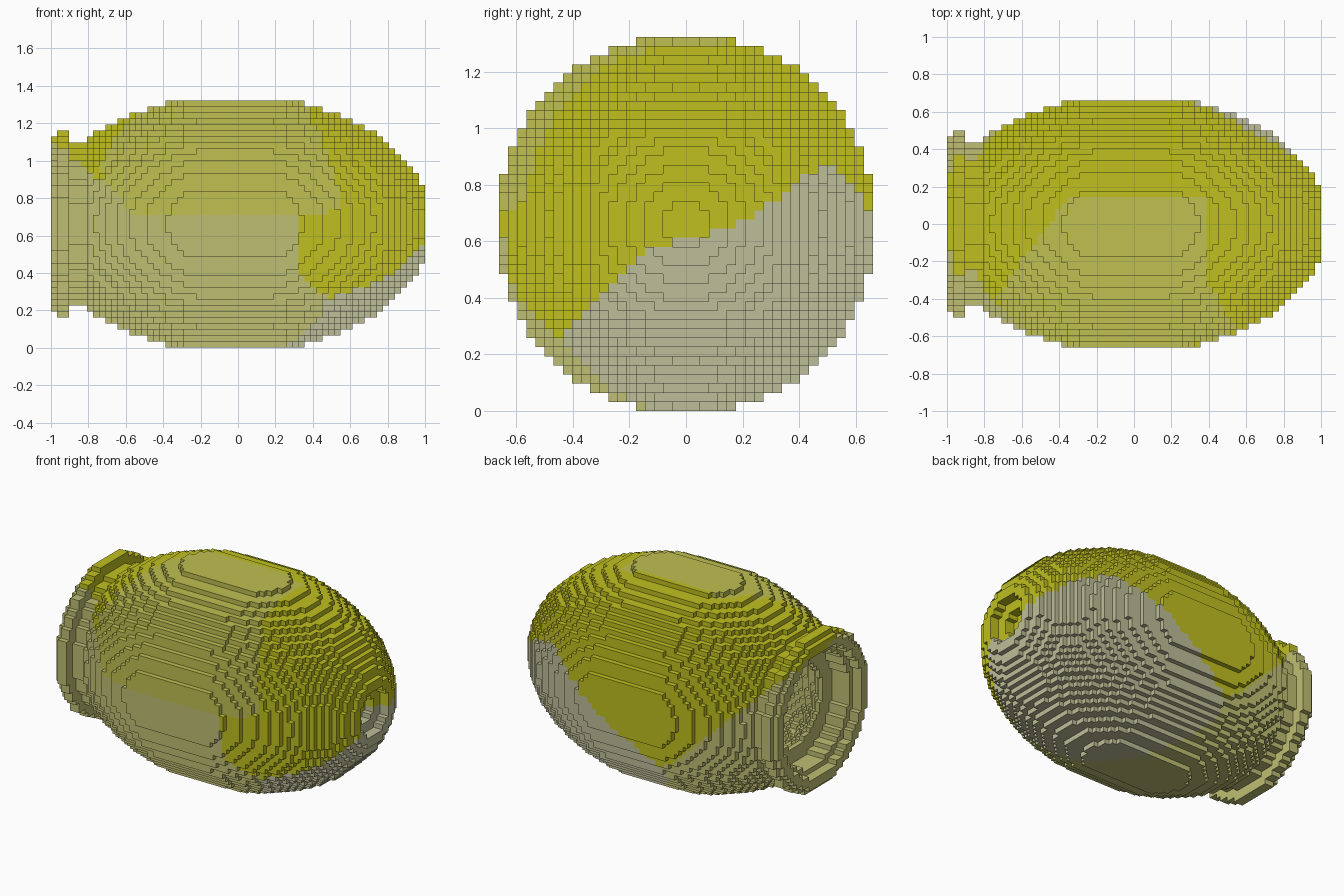
import bpy
import bmesh
import math
from mathutils import Vector

if "Cube" in bpy.data.objects:
    bpy.data.objects.remove(bpy.data.objects["Cube"], do_unlink=True)

H = 2 / 62                      # edge length of one block
FIRST, LAST, RAD = -30, 31, 20  # block index ranges along and across the jar


def make_material(name, rgb):
    mat = bpy.data.materials.new(name)
    mat.use_nodes = True
    mat.diffuse_color = (*rgb, 1)
    mat.node_tree.nodes["Principled BSDF"].inputs["Base Color"].default_value = (*rgb, 1)
    return mat


YELLOW, SOFT, KHAKI, GREY = range(4)
MATERIALS = [
    make_material("strong yellow", (0.525, 0.525, 0.0144)),
    make_material("soft yellow", (0.525, 0.525, 0.084)),
    make_material("khaki", (0.52, 0.52, 0.174)),
    make_material("warm grey", (0.515, 0.515, 0.314)),
]


def outer_radius(i):
    """Outside profile of the jar, in blocks."""
    if i == -30:
        return 14.6             # bevelled lip
    if i <= -28:
        return 15.6             # lip
    if i <= -25:
        return 13.6             # neck
    return min(20.87, 20.9 * math.sqrt(1 - (i / 32.4) ** 2) + 0.4)


def inner_radius(i):
    """Hollow inside, open at the mouth."""
    if i <= -29:
        return 12.8
    if i <= -25:
        return 11.5
    if i <= 26:
        return max(0, 20.9 * math.sqrt(1 - (i / 28) ** 2) - 2.5)
    return -1


def dimple_radius(i):
    """Stepped hollow in the foot of the jar."""
    return 4.6 if i >= 30 else 2.6 if i >= 28 else -1


def in_cavity(cell):
    i, j, k = cell
    return FIRST <= i <= LAST and math.hypot(j, k) <= inner_radius(i)


def is_solid(cell):
    i, j, k = cell
    if not FIRST <= i <= LAST:
        return False
    r = math.hypot(j, k)
    return max(inner_radius(i), dimple_radius(i)) < r <= outer_radius(i)


def glaze(x, y, z):
    """Colour patch at a point, z measured from the jar's axis."""
    # soft yellow patch on the upper front
    if (y < 0.15 and x < 0.38 + 0.65 * max(0, -0.3 - y)
            and x > -0.35 + 0.725 * (y - 0.15)
            and z > 0.05 + 1.4 * max(0, -0.57 - x)
            and z > 0.1 + 0.67 * (x - 0.55)):
        return SOFT
    # warm grey patch under the foot end and the lower back
    if y < -0.15:
        limit = -0.09 + (y + 0.15)
    elif y < 0.2:
        limit = -0.05 + 0.26 * y
    else:
        limit = 0.75 * (y - 0.2)
    if x > 0.15 - 0.75 * y and z < limit and z < -0.19 + 0.7 * x:
        return GREY
    if x > 0.15 - 0.75 * y and z < limit and y < 0.2:
        return GREY
    # khaki patch on the lower front and around the mouth
    if z < -0.5 - 0.93 * x - 0.13 * y:
        return KHAKI
    if y < 0 and z < 0.05 and x < 0.32 + 1.2 * max(0, -0.26 - z):
        return KHAKI
    return YELLOW


AXES = [Vector((1, 0, 0)), Vector((0, 1, 0)), Vector((0, 0, 1))]
SIDES = []
for a in range(3):
    for s in (1, -1):
        n, u, v = AXES[a] * s, AXES[(a + 1) % 3], AXES[(a + 2) % 3] * s
        corners = [(n + u * p + v * q) / 2 for p, q in ((-1, -1), (1, -1), (1, 1), (-1, 1))]
        SIDES.append((tuple(int(c) for c in n), corners))


def block_part(name, start, end):
    """Build the exposed block faces of one length of the jar."""
    bm = bmesh.new()
    corners_made = {}
    for i in range(start, end + 1):
        for j in range(-RAD, RAD + 1):
            for k in range(-RAD, RAD + 1):
                if not is_solid((i, j, k)):
                    continue
                centre = Vector((i - 0.5, j, k)) * H
                colour = glaze(*centre)
                for n, corners in SIDES:
                    near = (i + n[0], j + n[1], k + n[2])
                    if is_solid(near):
                        continue
                    verts = []
                    for c in corners:
                        p = Vector((i, j, k)) + c
                        key = tuple(round(2 * t) for t in p)
                        if key not in corners_made:
                            corners_made[key] = bm.verts.new(
                                ((p.x - 0.5) * H, p.y * H, (p.z + RAD + 0.5) * H))
                        verts.append(corners_made[key])
                    face = bm.faces.new(verts)
                    face.material_index = KHAKI if in_cavity(near) else colour
    mesh = bpy.data.meshes.new(name)
    bm.to_mesh(mesh)
    bm.free()
    for mat in MATERIALS:
        mesh.materials.append(mat)
    obj = bpy.data.objects.new(name, mesh)
    bpy.context.collection.objects.link(obj)
    return obj


block_part("jar_lip", FIRST, -28)
block_part("jar_neck", -27, -25)
block_part("jar_body", -24, LAST)
